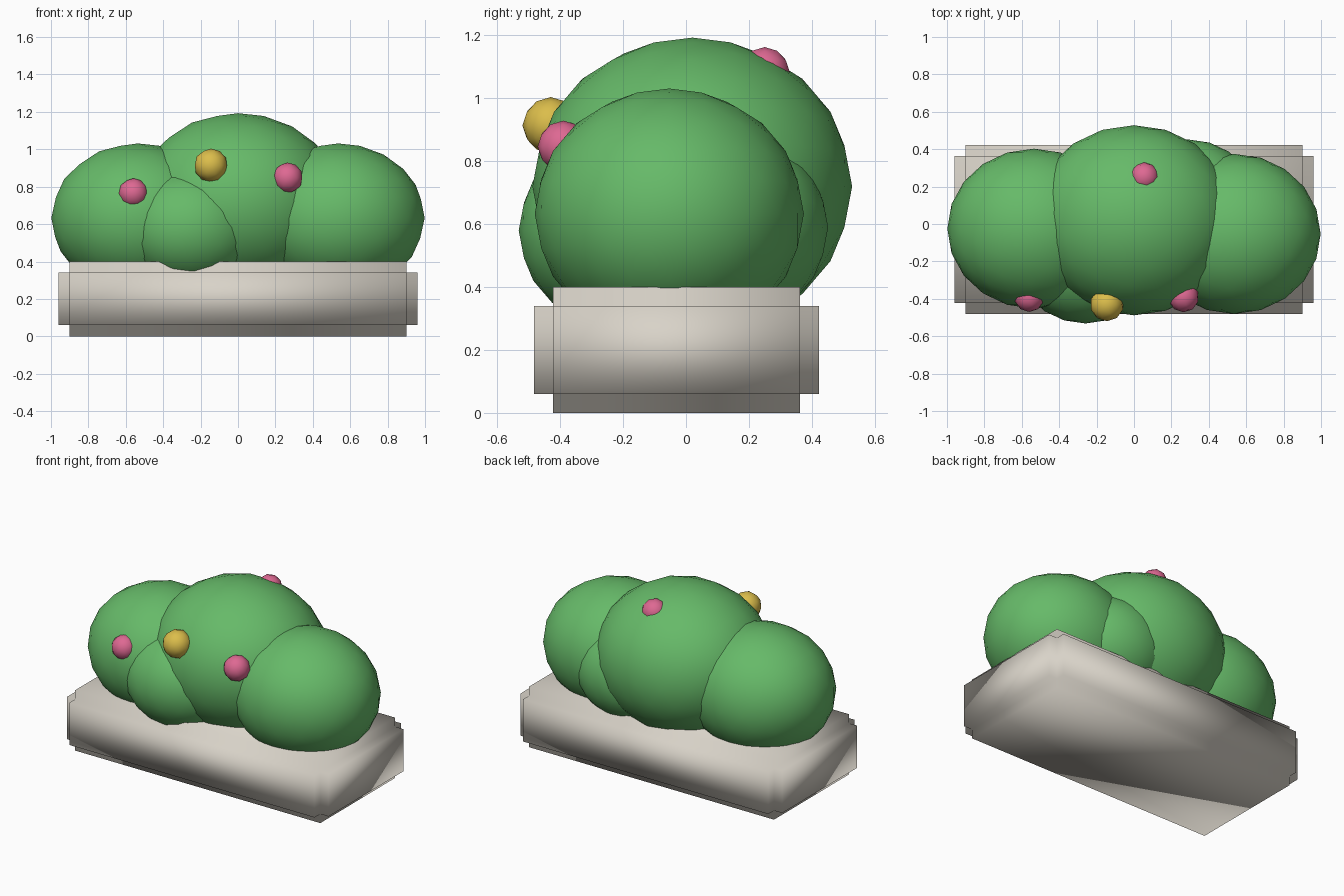
import bpy

# Remove the default cube only
default = bpy.data.objects.get("Cube")
if default:
    bpy.data.objects.remove(default, do_unlink=True)


def make_material(name, rgb):
    mat = bpy.data.materials.new(name)
    mat.use_nodes = True
    mat.diffuse_color = (*rgb, 1)
    mat.node_tree.nodes["Principled BSDF"].inputs["Base Color"].default_value = (*rgb, 1)
    return mat


LEAF = make_material("leaf_green", (0.133, 0.49, 0.14))
STONE = make_material("pale_stone", (0.69, 0.65, 0.58))
PINK = make_material("blossom_pink", (0.73, 0.14, 0.29))
YELLOW = make_material("blossom_yellow", (0.71, 0.51, 0.07))


def finish(name, mat):
    """Name, colour and smooth the active object, with its scale applied."""
    obj = bpy.context.object
    obj.name = obj.data.name = name
    bpy.ops.object.transform_apply(location=False, rotation=False, scale=True)
    obj.data.materials.append(mat)
    bpy.ops.object.shade_smooth()
    return obj


def ball(name, centre, radii, mat, detail):
    bpy.ops.mesh.primitive_ico_sphere_add(subdivisions=detail, radius=1, location=centre)
    bpy.context.object.scale = radii
    return finish(name, mat)


# Planter block with square notches along every edge
bpy.ops.mesh.primitive_cube_add(size=1, location=(0, -0.03, 0.2))
bpy.context.object.scale = (1.92, 0.905, 0.4)
planter = finish("planter", STONE)
notch = planter.modifiers.new("edge_notch", "BEVEL")
notch.width = 0.06
notch.segments = 2
notch.profile = 0
notch.limit_method = "NONE"

# Foliage clumps: all share the same slightly flattened proportions
clumps = {
    "middle_bush": ((0, 0.02, 0.72), 0.55),
    "left_bush": ((0.535, -0.053, 0.633), 0.463),
    "right_bush": ((-0.535, -0.025, 0.633), 0.463),
    "front_bush": ((-0.26, -0.19, 0.58), 0.37),
    "back_bush": ((0.29, 0.11, 0.59), 0.37),
}
for name, (centre, r) in clumps.items():
    ball(name, centre, (r, r * 0.924, r * 0.86), LEAF, 3)

# Blossoms set into the foliage
blossoms = {
    "right_blossom": ((-0.56, -0.39, 0.765), 0.08, PINK),
    "left_blossom": ((0.265, -0.39, 0.847), 0.082, PINK),
    "back_blossom": ((0.055, 0.25, 1.083), 0.08, PINK),
    "middle_blossom": ((-0.145, -0.43, 0.914), 0.09, YELLOW),
}
for name, (centre, r, mat) in blossoms.items():
    ball(name, centre, (r, r, r), mat, 2)
